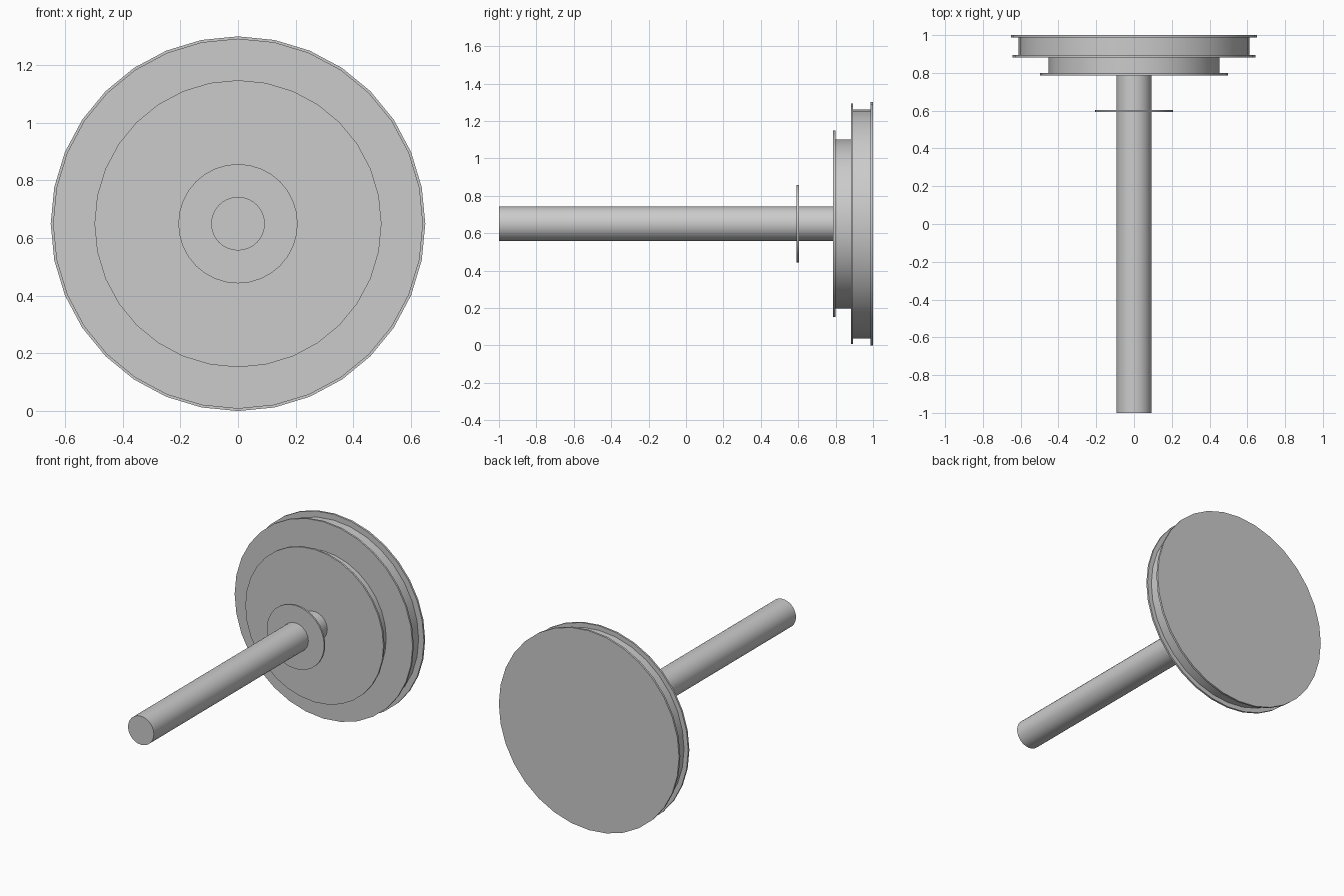
import bpy, math
from mathutils import Matrix

cube = bpy.data.objects.get("Cube")
if cube:
    bpy.data.objects.remove(cube, do_unlink=True)

AXIS_Z = 0.65   # height of the common axle line
SIDES = 32

grey = bpy.data.materials.new("plain grey")
grey.use_nodes = True
colour = (0.6, 0.6, 0.6, 1.0)
grey.diffuse_color = colour
grey.node_tree.nodes["Principled BSDF"].inputs["Base Color"].default_value = colour


def lathe(name, profile):
    """Spin (radius, y) points around the axle and cap both ends."""
    verts, faces = [], []
    for r, y in profile:
        for i in range(SIDES):
            a = 2 * math.pi * i / SIDES
            verts.append((r * math.sin(a), y, AXIS_Z + r * math.cos(a)))
    for k in range(len(profile) - 1):
        for i in range(SIDES):
            j = (i + 1) % SIDES
            a, b = k * SIDES, (k + 1) * SIDES
            faces.append((a + i, b + i, b + j, a + j))
    last = (len(profile) - 1) * SIDES
    faces.append(tuple(range(SIDES)))
    faces.append(tuple(last + i for i in reversed(range(SIDES))))
    mesh = bpy.data.meshes.new(name)
    mesh.from_pydata(verts, [], faces)
    mesh.materials.append(grey)
    obj = bpy.data.objects.new(name, mesh)
    bpy.context.collection.objects.link(obj)
    bpy.ops.object.select_all(action='DESELECT')
    obj.select_set(True)
    bpy.context.view_layer.objects.active = obj
    bpy.ops.object.shade_smooth_by_angle(angle=math.radians(30))
    return obj


# Stepped pulley: small groove in front, large groove behind, thin flanges
lathe("stepped_pulley", [
    (0.498, 0.787), (0.498, 0.799),
    (0.452, 0.799), (0.452, 0.882),
    (0.642, 0.882), (0.642, 0.894),
    (0.612, 0.894), (0.612, 0.987),
    (0.65, 0.987), (0.65, 1.0)])

# Long axle running forward from the pulley
lathe("axle", [(0.093, -1.0), (0.093, 0.79)])

# Thin collar on the axle just ahead of the pulley
lathe("collar_washer", [(0.207, 0.592), (0.207, 0.603)])
